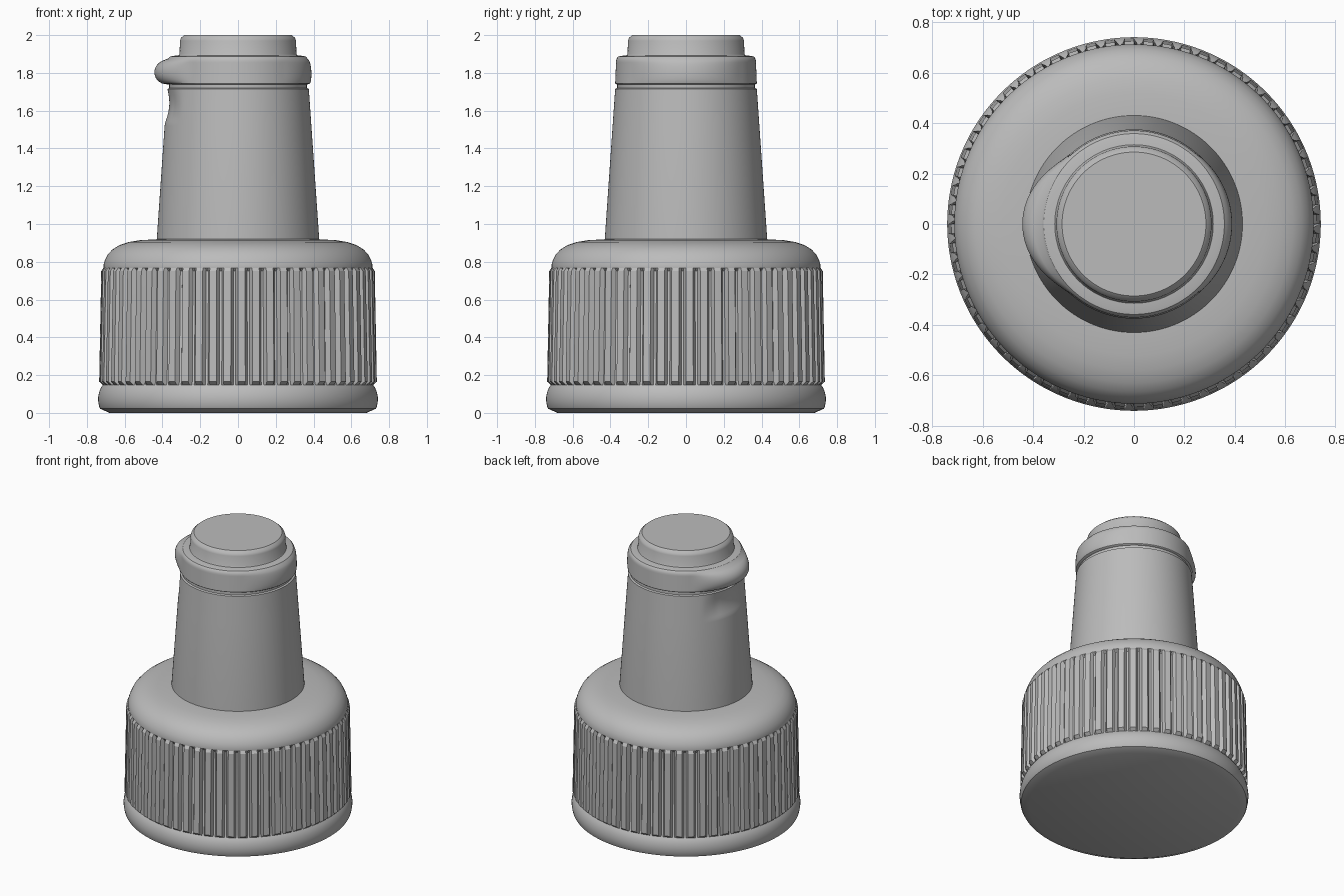
import bpy, bmesh, math

if "Cube" in bpy.data.objects:
    bpy.data.objects.remove(bpy.data.objects["Cube"], do_unlink=True)

grey = bpy.data.materials.new("plain grey")
grey.use_nodes = True
colour = (0.5, 0.5, 0.5, 1)
grey.diffuse_color = colour
grey.node_tree.nodes["Principled BSDF"].inputs["Base Color"].default_value = colour

RIBS = 60
STEPS = 6  # columns per rib


def lathe(name, profile, segments, shape):
    """Spin (radius, height) points; shape(i, angle, r, z) returns the final radius."""
    bm = bmesh.new()
    rings = []
    for r, z in profile:
        ring = []
        for i in range(segments):
            a = 2 * math.pi * i / segments
            rad = shape(i, a, r, z)
            ring.append(bm.verts.new((rad * math.cos(a), rad * math.sin(a), z)))
        rings.append(ring)
    for low, high in zip(rings, rings[1:]):
        for i in range(segments):
            j = (i + 1) % segments
            bm.faces.new((low[i], low[j], high[j], high[i]))
    bm.faces.new(rings[0][::-1])
    bm.faces.new(rings[-1])
    mesh = bpy.data.meshes.new(name)
    bm.to_mesh(mesh)
    bm.free()
    mesh.materials.append(grey)
    obj = bpy.data.objects.new(name, mesh)
    bpy.context.collection.objects.link(obj)
    bpy.ops.object.select_all(action="DESELECT")
    obj.select_set(True)
    bpy.context.view_layer.objects.active = obj
    bpy.ops.object.shade_smooth_by_angle(angle=math.radians(32))
    return obj


# Ribbed cap: raised grips between the base band and the shoulder
def grip(i, a, r, z):
    if 0.16 < z < 0.76:
        raised = i % STEPS in (0, 1, 2, 3)
        return r + (0.027 if raised else 0)
    return r


cap_profile = [
    (0.68, 0), (0.73, 0.022), (0.735, 0.032), (0.74, 0.06), (0.74, 0.085),
    (0.735, 0.11), (0.725, 0.135), (0.715, 0.148), (0.708, 0.165),
    (0.697, 0.75), (0.712, 0.768), (0.712, 0.785), (0.704, 0.81), (0.69, 0.838),
    (0.665, 0.865), (0.63, 0.887), (0.58, 0.904), (0.52, 0.914), (0.42, 0.92),
]
lathe("ribbed_cap", cap_profile, RIBS * STEPS, grip)


# Neck: pouring lip and thumb dent on one side, slight swelling opposite
def falloff(angle, width):
    t = abs(angle) / math.radians(width)
    return math.cos(t * math.pi / 2) if t < 1 else 0


def neck_shape(i, a, r, z):
    from_lip = a - math.pi
    from_back = (a + math.pi) % (2 * math.pi) - math.pi
    if 1.735 < z < 1.88:
        t = (z - 1.805) / 0.066
        rise = math.sqrt(max(0, 1 - t * t))
        r += rise * (0.07 * falloff(from_lip, 50) ** 1.5 + 0.016 * falloff(from_back, 50))
    elif 1.53 < z < 1.72:
        depth = math.sin(math.pi * (1.72 - z) / 0.19)
        r -= 0.017 * depth * min(1, 1.6 * falloff(from_lip, 38))
    return r


neck_profile = [(0.43, 0.9), (0.43, 0.92)]
dent_rows = 12
for k in range(dent_rows + 1):
    z = 1.52 + 0.195 * k / dent_rows
    neck_profile.append((0.43 - 0.055 * (z - 0.92) / 0.795, z))
neck_profile += [(0.364, 1.72), (0.364, 1.738), (0.373, 1.742)]
lip_rows = 12
for k in range(lip_rows + 1):
    neck_profile.append((0.375 - 0.005 * k / lip_rows, 1.745 + 0.12 * k / lip_rows))
neck_profile += [
    (0.366, 1.878), (0.358, 1.887), (0.345, 1.89), (0.314, 1.893),
    (0.31, 1.9), (0.307, 1.97), (0.302, 1.985), (0.285, 2.0),
]
lathe("tapered_neck", neck_profile, 128, neck_shape)
